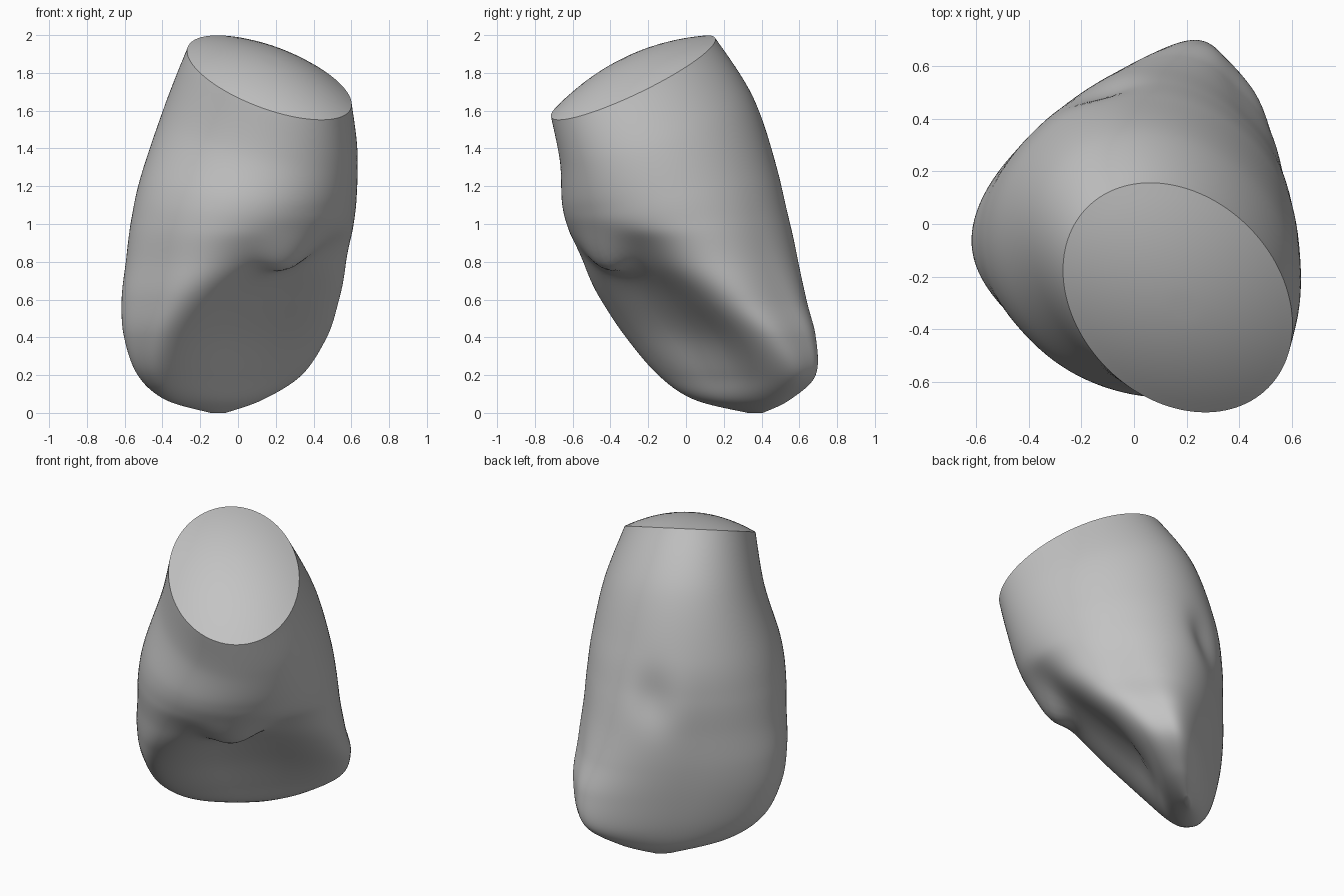
import bpy, math
from mathutils import Vector

old = bpy.data.objects.get("Cube")
if old:
    bpy.data.objects.remove(old)

SEGS, STEPS = 120, 9
R = math.sqrt(0.5)
INSIDE = Vector((0, 0, 1))

grey = bpy.data.materials.new("plain_grey")
grey.use_nodes = True
grey.diffuse_color = (0.55, 0.55, 0.55, 1)
grey.node_tree.nodes["Principled BSDF"].inputs["Base Color"].default_value = grey.diffuse_color

# Crown sections, neck to biting edge:
# height, tilt, back, front, left, right, inner squareness, outer squareness, hollow depth
SECTIONS = [
    (1.775, .97, -.17, .80, -.46, .30, 2.0, 2.0, 0),
    (1.50, .70, -.36, .75, -.49, .44, 2.0, 2.0, 0),
    (1.20, .38, -.48, .69, -.57, .53, 2.0, 2.05, 0),
    (1.00, .16, -.515, .61, -.59, .57, 2.1, 2.2, 0),
    (0.80, .04, -.515, .45, -.58, .60, 2.6, 2.4, .06),
    (0.60, .0, -.51, .26, -.57, .64, 3.6, 2.5, .09),
    (0.40, .0, -.49, .07, -.53, .69, 4.0, 2.5, .09),
    (0.20, .0, -.455, -.10, -.42, .66, 3.4, 2.4, .03),
    (0.07, .0, -.41, -.20, -.22, .46, 2.4, 2.1, 0),
    (0.00, .0, -.35, -.32, .13, .24, 2.0, 2.0, 0),
]


def blend(a, b, c, d, t):
    """Smooth curve through b and c."""
    return [q + t / 2 * (r - p + t * (2 * p - 5 * q + 4 * r - s + t * (3 * (q - r) + s - p)))
            for p, q, r, s in zip(a, b, c, d)]


def bump(value, centre, width):
    return math.exp(-((value - centre) / width) ** 2)


def ring(section):
    z, tilt, back, front, left, right, inner, outer, hollow = section
    mid_u, half_u = (back + front) / 2, (front - back) / 2
    mid_v, half_v = (left + right) / 2, (right - left) / 2
    points = []
    for i in range(SEGS):
        angle = math.tau * i / SEGS
        c, s = math.cos(angle), math.sin(angle)
        power = inner if c > 0 else outer
        cu = math.copysign(abs(c) ** (2 / power), c)
        sv = math.copysign(abs(s) ** (2 / power), s)
        u, v = mid_u + half_u * cu, mid_v + half_v * sv
        facing = max(cu, 0) ** 2
        # hollow between the two ridges, skewed faces, dimple on the outer face
        u -= hollow * facing * bump(v, mid_v, half_v * .55)
        u += .07 * v * abs(cu) * bump(z, .45, .4)
        if cu < 0:
            u += .04 * bump(v, .28, .11) * bump(z, 1.0, .14)
        h = z + tilt * (-.463 * (u - mid_u) + .135 * (v - mid_v))
        # lobe hanging over the hollow
        h -= .12 * bump(z, .89, .1) * facing * (bump(v, -.12, .19) - .2)
        points.append(Vector(((u + v) * R, (v - u) * R, h)))
    return points


def loft(name, rings):
    """Skin a stack of rings and close the last one with a fan."""
    verts = [p for r in rings for p in r]
    faces = []
    for k in range(len(rings) - 1):
        for i in range(SEGS):
            j = (i + 1) % SEGS
            a, b = k * SEGS, (k + 1) * SEGS
            faces.append((a + j, a + i, b + i, b + j))
    last = (len(rings) - 1) * SEGS
    verts.append(sum(rings[-1], Vector()) / SEGS)
    for i in range(SEGS):
        faces.append((last + (i + 1) % SEGS, last + i, len(verts) - 1))
    mesh = bpy.data.meshes.new(name)
    mesh.from_pydata(verts, [], faces)
    mesh.materials.append(grey)
    mesh.shade_smooth()
    first = mesh.polygons[0]
    if first.normal.dot(first.center - INSIDE) < 0:
        mesh.flip_normals()
    obj = bpy.data.objects.new(name, mesh)
    bpy.context.collection.objects.link(obj)


# Crown body
rows = []
for k in range(len(SECTIONS) - 1):
    around = [SECTIONS[min(max(k + o, 0), len(SECTIONS) - 1)] for o in (-1, 0, 1, 2)]
    rows += [blend(*around, n / STEPS) for n in range(STEPS)]
rows.append(SECTIONS[-1])
loft("tooth_crown", [ring(r) for r in rows])

# Domed cap over the cut neck
rim = ring(SECTIONS[0])
centre = sum(rim, Vector()) / SEGS
normal = (rim[0] - centre).cross(rim[SEGS // 4] - centre).normalized()
if normal.z < 0:
    normal.negate()
cap_rings = []
for n in range(10):
    r = 1 - n / 10
    cap_rings.append([centre + (p - centre) * r + normal * .1 * (1 - r * r) for p in rim])
loft("neck_cap", cap_rings)
